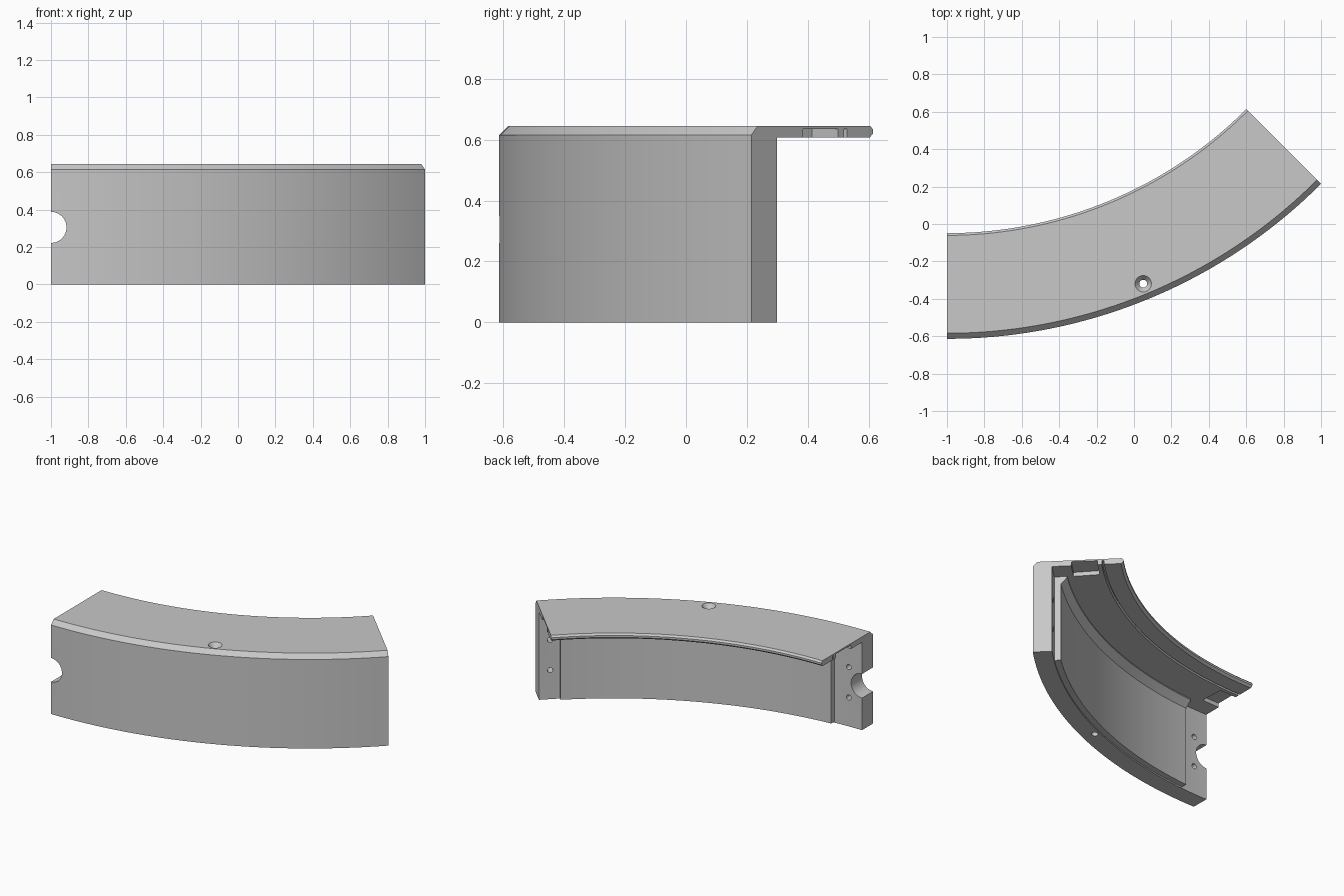
import bpy, bmesh
from math import sin, cos, radians, pi
from mathutils import Matrix, Vector

if "Cube" in bpy.data.objects:
    bpy.data.objects.remove(bpy.data.objects["Cube"])

R = 2.828          # outer radius of the arc
CX, CY = -1.0, 2.214   # arc centre
SWEEP = 45

grey = bpy.data.materials.new("plain grey")
grey.use_nodes = True
grey.diffuse_color = (0.58, 0.58, 0.58, 1)
grey.node_tree.nodes["Principled BSDF"].inputs["Base Color"].default_value = grey.diffuse_color


def place(offset, angle, z):
    """Point at a distance in from the outer face, at an angle along the arc."""
    a = radians(angle)
    return Vector((CX + (R - offset) * sin(a), CY - (R - offset) * cos(a), z))


def finish(bm, name):
    bmesh.ops.recalc_face_normals(bm, faces=bm.faces)
    mesh = bpy.data.meshes.new(name)
    bm.to_mesh(mesh)
    bm.free()
    mesh.materials.append(grey)
    obj = bpy.data.objects.new(name, mesh)
    bpy.context.collection.objects.link(obj)
    return obj


def arc_solid(name, profile, start, end, steps):
    """Sweep a closed (offset, z) profile along the arc."""
    bm = bmesh.new()
    rings = []
    for i in range(steps + 1):
        a = start + (end - start) * i / steps
        rings.append([bm.verts.new(place(o, a, z)) for o, z in profile])
    n = len(profile)
    for p, q in zip(rings, rings[1:]):
        for k in range(n):
            bm.faces.new((p[k], p[(k + 1) % n], q[(k + 1) % n], q[k]))
    bm.faces.new(rings[0])
    bm.faces.new(rings[-1])
    return finish(bm, name)


def drill(name, centre, direction, r1, r2, length, sides=32):
    bm = bmesh.new()
    turn = Vector(direction).to_track_quat('Z', 'Y').to_matrix().to_4x4()
    bmesh.ops.create_cone(bm, cap_ends=True, segments=sides, radius1=r1, radius2=r2,
                          depth=length, matrix=Matrix.Translation(centre) @ turn)
    return finish(bm, name)


def activate(obj):
    bpy.ops.object.select_all(action='DESELECT')
    obj.select_set(True)
    bpy.context.view_layer.objects.active = obj


def cut(obj, cutters):
    activate(obj)
    for c in cutters:
        c.hide_render = True
        mod = obj.modifiers.new("cut", 'BOOLEAN')
        mod.operation, mod.solver, mod.object = 'DIFFERENCE', 'EXACT', c
        bpy.ops.object.modifier_apply(modifier=mod.name)
        bpy.data.objects.remove(c)


# Curved outer wall and top ledge, with chamfered edges and a groove underneath
body = arc_solid("curved_wall_and_ledge", [
    (0, 0), (.12, 0), (.12, .607), (.43, .607), (.43, .635), (.445, .635),
    (.445, .607), (.55, .607), (.565, .62), (.565, .633), (.553, .645),
    (.03, .645), (0, .615)], 0, SWEEP, 36)

# Inner panel, short of both ends, flaring out under the ledge
panel = arc_solid("inner_panel", [
    (.115, .01), (.16, .01), (.16, .555), (.2, .6), (.2, .609), (.115, .609)],
    4.35, 42.2, 32)

# Connector pockets under the ledge at each end
pocket = [(.24, .55), (.403, .55), (.403, .635), (.24, .635)]
cutters = [arc_solid("pocket_cutter", pocket, a, b, 4)
           for a, b in ((-1, 2.95), (SWEEP - 2.95, SWEEP + 1))]

# Half-round cable opening in one end of the wall
cutters.append(drill("cable_cutter", place(.06, 0, .305), (0, 1, 0), .083, .083, .4, 48))

# Vertical screw hole with a countersink, at the middle of the arc
mid = SWEEP / 2
cutters.append(drill("screw_cutter", place(.086, mid, .33), (0, 0, 1), .021, .021, 1))
cutters.append(drill("countersink_cutter", place(.086, mid, .632), (0, 0, 1), .021, .047, .034))

# Blind pin holes in the back of the wall near both ends
for angle in (2.1, SWEEP - 1.5):
    a = radians(angle)
    for z in (.2, .41):
        cutters.append(drill("pin_cutter", place(.11, angle, z),
                             (sin(a), -cos(a), 0), .018, .018, .12, 20))
cut(body, cutters)

for obj in (body, panel):
    activate(obj)
    bpy.ops.object.shade_smooth_by_angle(angle=radians(25))
